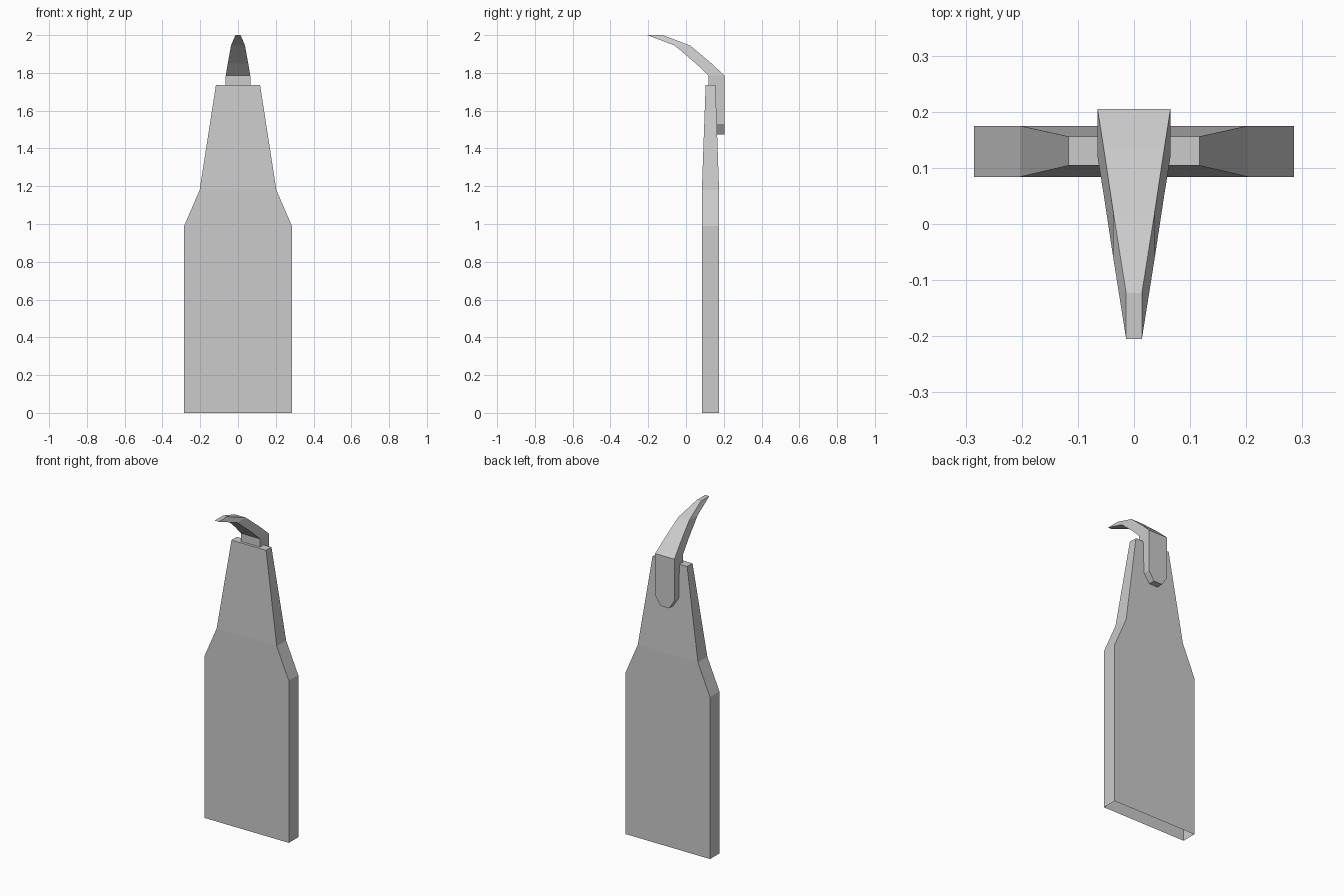
import bpy
import bmesh

if "Cube" in bpy.data.objects:
    bpy.data.objects.remove(bpy.data.objects["Cube"])


def loft(name, slices, cap_bottom=True):
    """Stack rectangular slices (z, half_width, y_front, y_back) into a flat-shaded shell."""
    bm = bmesh.new()
    rings = []
    for z, w, y0, y1 in slices:
        corners = [(-w, y0), (w, y0), (w, y1), (-w, y1)]
        rings.append([bm.verts.new((x, y, z)) for x, y in corners])
    for low, high in zip(rings, rings[1:]):
        for i in range(4):
            j = (i + 1) % 4
            bm.faces.new((low[i], low[j], high[j], high[i]))
    bm.faces.new(rings[-1])
    if cap_bottom:
        bm.faces.new(rings[0][::-1])
    mesh = bpy.data.meshes.new(name)
    bm.to_mesh(mesh)
    bm.free()
    obj = bpy.data.objects.new(name, mesh)
    bpy.context.collection.objects.link(obj)
    return obj


# Flat tapering shaft, open underneath
loft("shaft", [
    (0.00, 0.285, 0.084, 0.175),
    (0.99, 0.285, 0.084, 0.175),
    (1.18, 0.203, 0.084, 0.175),
    (1.735, 0.117, 0.104, 0.156),
], cap_bottom=False)

# Mounting plate with chamfered lower end, running into the curved hook
loft("hook", [
    (1.475, 0.029, 0.120, 0.205),
    (1.53, 0.065, 0.120, 0.205),
    (1.785, 0.065, 0.120, 0.205),
    (1.85, 0.054, 0.052, 0.135),
    (1.945, 0.037, -0.060, 0.022),
    (2.00, 0.014, -0.205, -0.123),
])
